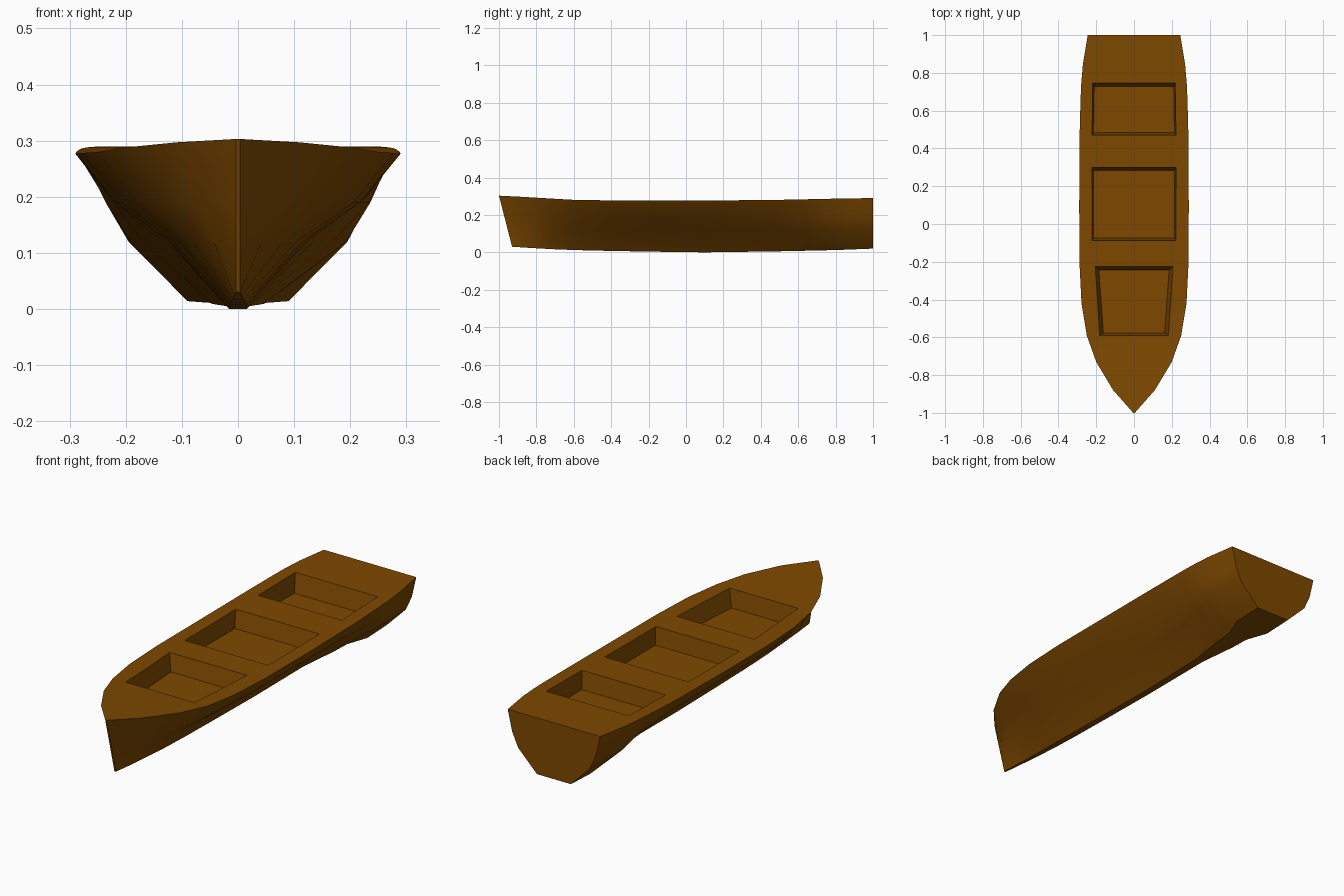
import bpy, bmesh, math

if "Cube" in bpy.data.objects:
    bpy.data.objects.remove(bpy.data.objects["Cube"])

wood = bpy.data.materials.new("brown_wood")
wood.diffuse_color = (0.21, 0.066, 0.0, 1)
wood.use_nodes = True
wood.node_tree.nodes["Principled BSDF"].inputs["Base Color"].default_value = wood.diffuse_color


def make_object(name, bm):
    bmesh.ops.recalc_face_normals(bm, faces=bm.faces)
    mesh = bpy.data.meshes.new(name)
    bm.to_mesh(mesh)
    bm.free()
    obj = bpy.data.objects.new(name, mesh)
    bpy.context.collection.objects.link(obj)
    mesh.materials.append(wood)
    return obj


# Hull stations: y, deck half-width, deck z, side half-widths at two heights,
# keel half-width, keel z, stem rake
stations = [
    (1.00, .245, .290, .222, .190, .090, .020, 0),
    (.85, .270, .288, .232, .195, .090, .014, 0),
    (.75, .279, .286, .236, .193, .050, .011, 0),
    (.66, .283, .284, .233, .170, .045, .009, 0),
    (.47, .288, .280, .222, .135, .020, .005, 0),
    (.10, .290, .277, .219, .124, .016, .000, 0),
    (-.20, .289, .277, .217, .122, .016, .004, 0),
    (-.42, .278, .278, .206, .116, .016, .008, 0),
    (-.59, .250, .280, .181, .104, .014, .012, 0),
    (-.73, .200, .288, .138, .080, .010, .017, .015),
    (-.88, .110, .297, .072, .043, .007, .024, .04),
    (-1.0, .004, .303, .004, .004, .004, .030, .07),
]


def section(bm, y, top, top_z, upper, lower, keel, keel_z, rake):
    half = [(top, top_z), (upper, .19), (lower, .12), (keel, keel_z)]
    outline = half + [(-x, z) for x, z in reversed(half)]
    return [bm.verts.new((x, y + rake * (top_z - z) / (top_z - keel_z), z))
            for x, z in outline]


# Lofted hull with deck and transom
bm = bmesh.new()
rings = [section(bm, *s) for s in stations]
for a, b in zip(rings, rings[1:]):
    for i in range(8):
        j = (i + 1) % 8
        bm.faces.new((a[i], a[j], b[j], b[i]))
bm.faces.new(rings[0])
bm.faces.new(rings[-1])
hull = make_object("boat_hull", bm)


# Tapered cutter for a sunken seating well
def cut_well(y_back, y_front, w_back, w_front, inset, floor_z):
    bm = bmesh.new()
    k = (.36 - floor_z) / (.28 - floor_z)
    loops = []
    for z, t in ((floor_z, 1), (.36, 1 - k)):
        yb, yf = y_back - .018 * t, y_front + .014 * t
        wb, wf = w_back - inset * t, w_front - inset * t
        loops.append([bm.verts.new(p) for p in
                      ((-wb, yb, z), (wb, yb, z), (wf, yf, z), (-wf, yf, z))])
    lo, hi = loops
    bm.faces.new(lo)
    bm.faces.new(hi)
    for i in range(4):
        j = (i + 1) % 4
        bm.faces.new((lo[i], lo[j], hi[j], hi[i]))
    cutter = make_object("well_cutter", bm)
    cutter.hide_render = True
    mod = hull.modifiers.new("well", 'BOOLEAN')
    mod.operation = 'DIFFERENCE'
    mod.solver = 'EXACT'
    mod.object = cutter
    bpy.context.view_layer.objects.active = hull
    bpy.ops.object.modifier_apply(modifier=mod.name)
    bpy.data.objects.remove(cutter)


# Stern, middle and bow wells
cut_well(.745, .470, .218, .222, .008, .195)
cut_well(.300, -.088, .222, .222, .008, .195)
cut_well(-.225, -.590, .206, .182, .020, .195)

# Smooth sides, crisp deck and transom edges
bpy.ops.object.select_all(action='DESELECT')
hull.select_set(True)
bpy.context.view_layer.objects.active = hull
bpy.ops.object.shade_smooth_by_angle(angle=math.radians(35))
